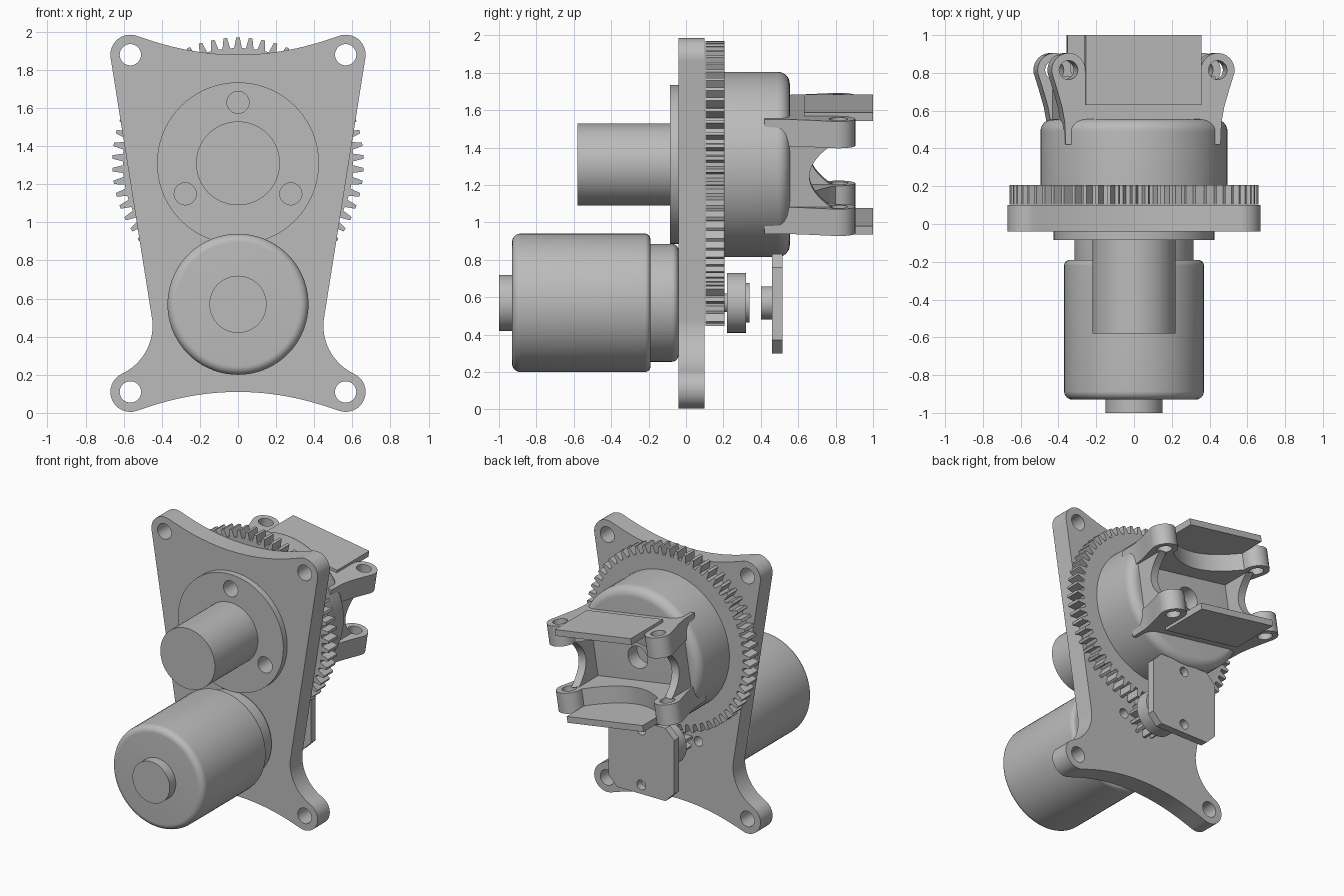
import bpy, bmesh, math
from mathutils import Matrix

cube = bpy.data.objects.get("Cube")
if cube:
    bpy.data.objects.remove(cube, do_unlink=True)

grey = bpy.data.materials.new("plain grey")
grey.use_nodes = True
colour = (0.5, 0.5, 0.5, 1)
grey.diffuse_color = colour
grey.node_tree.nodes["Principled BSDF"].inputs["Base Color"].default_value = colour

HUB_Z, MOTOR_Z = 1.31, 0.57
parts = []


def finish(name, bm):
    bmesh.ops.remove_doubles(bm, verts=bm.verts, dist=1e-5)
    bmesh.ops.recalc_face_normals(bm, faces=bm.faces)
    mesh = bpy.data.meshes.new(name)
    bm.to_mesh(mesh)
    bm.free()
    mesh.materials.append(grey)
    obj = bpy.data.objects.new(name, mesh)
    bpy.context.collection.objects.link(obj)
    parts.append(obj)
    return obj


def prism(name, outline, a, b, axis="Y"):
    """Extrude a flat outline from a to b along an axis."""
    place = {"X": lambda u, v: (a, u, v),
             "Y": lambda u, v: (u, a, v),
             "Z": lambda u, v: (u, v, a)}[axis]
    bm = bmesh.new()
    face = bm.faces.new([bm.verts.new(place(u, v)) for u, v in outline])
    new = bmesh.ops.extrude_face_region(bm, geom=[face])["geom"]
    shift = [b - a if axis == k else 0 for k in "XYZ"]
    bmesh.ops.translate(bm, vec=shift,
                        verts=[g for g in new if isinstance(g, bmesh.types.BMVert)])
    return finish(name, bm)


def arc(cx, cy, r, start, end, n=16):
    angles = [math.radians(start + (end - start) * i / n) for i in range(n + 1)]
    return [(cx + r * math.cos(t), cy + r * math.sin(t)) for t in angles]


def drum(name, z, r, y0, y1, f0=0, f1=0):
    """Turned cylinder along y with optional rounded rims."""
    profile = [(0, y0)]
    profile += arc(r - f0, y0 + f0, f0, -90, 0, 8) if f0 else [(r, y0)]
    profile += arc(r - f1, y1 - f1, f1, 0, 90, 8) if f1 else [(r, y1)]
    profile.append((0, y1))
    bm = bmesh.new()
    vs = [bm.verts.new((x, y, z)) for x, y in profile]
    es = [bm.edges.new(pair) for pair in zip(vs, vs[1:])]
    bmesh.ops.spin(bm, geom=vs + es, cent=(0, 0, z), axis=(0, 1, 0),
                   angle=math.tau, steps=72)
    return finish(name, bm)


def drill(obj, holes, r, a, b, axis="Y"):
    """Cut round holes through a part."""
    for u, v in holes:
        cutter = prism("cutter", arc(u, v, r, 0, 348.75, 31), a, b, axis)
        parts.remove(cutter)
        mod = obj.modifiers.new("hole", "BOOLEAN")
        mod.operation, mod.solver, mod.object = "DIFFERENCE", "EXACT", cutter
        bpy.context.view_layer.update()
        graph = bpy.context.evaluated_depsgraph_get()
        mesh = bpy.data.meshes.new_from_object(obj.evaluated_get(graph))
        obj.modifiers.clear()
        obj.data = mesh
        bpy.data.objects.remove(cutter, do_unlink=True)


def gear(name, z, teeth, tip, root, y0, y1, phase=0):
    step = math.tau / teeth
    pts = []
    for i in range(teeth):
        for f, r in ((-0.33, root), (-0.14, tip), (0.14, tip), (0.33, root)):
            t = math.pi / 2 + (i + f + phase) * step
            pts.append((r * math.cos(t), z + r * math.sin(t)))
    return prism(name, pts, y0, y1)


def mirrored(half):
    return half + [(-u, v) for u, v in reversed(half) if abs(u) > 1e-6]


# Mounting plate with four ears and curved edges
steps = [0.528 * i / 12 for i in range(12)]
half = [(x, 0.11 - 0.1 * (x / 0.53) ** 2) for x in steps]
half += arc(0.565, 0.11, 0.105, -110.7, 65)
half += arc(0.728, 0.459, 0.28, 245, 176)[1:]
half += arc(0.565, 1.88, 0.105, -9, 110.7)
half += [(x, 1.88 + 0.1 * (x / 0.53) ** 2) for x in reversed(steps)]
plate = prism("mounting_plate", mirrored(half), -0.04, 0.10)
drill(plate, [(sx * 0.565, z) for sx in (-1, 1) for z in (0.11, 1.88)], 0.056, -0.2, 0.3)
drill(plate, [(-0.17, MOTOR_Z), (0.17, MOTOR_Z)], 0.035, 0.02, 0.3)

# Output flange and shaft on the front
flange = drum("front_flange", HUB_Z, 0.425, -0.085, -0.04)
bolts = [(0.32 * math.cos(t), HUB_Z + 0.32 * math.sin(t))
         for t in (math.radians(d) for d in (90, 210, 330))]
drill(flange, bolts, 0.058, -0.2, 0.06)
drill(plate, bolts, 0.058, -0.2, 0.06)
drum("front_shaft", HUB_Z, 0.22, -0.58, -0.08)

# Motor
drum("motor_body", MOTOR_Z, 0.37, -0.93, -0.19, 0.045, 0.03)
drum("motor_neck", MOTOR_Z, 0.315, -0.20, -0.04, 0, 0.035)
drum("motor_end_cap", MOTOR_Z, 0.15, -1.0, -0.92)

# Gear pair
gear("large_gear", HUB_Z, 62, 0.66, 0.605, 0.103, 0.207)
gear("pinion_gear", MOTOR_Z, 11, 0.125, 0.075, 0.103, 0.207, 0.5)
drum("pinion_bearing", MOTOR_Z, 0.16, 0.22, 0.32)
drum("bearing_collar", MOTOR_Z, 0.105, 0.31, 0.34)
drum("pinion_shaft", MOTOR_Z, 0.05, 0.2, 0.23)

# Rear sensor plate with clipped corners
drum("sensor_boss", MOTOR_Z, 0.088, 0.40, 0.47)
h, c = 0.265, 0.195
side = [(c, -h), (h, -c), (h, c), (c, h)]
sensor = prism("sensor_plate", [(u, v + 0.565) for u, v in mirrored(side)], 0.46, 0.515)
drill(sensor, [(0, 0.365), (0, 0.765)], 0.035, 0.4, 0.6)

# Hub behind the large gear
hub = drum("rear_hub", HUB_Z, 0.495, 0.2, 0.555, 0, 0.065)
drill(hub, [(0, HUB_Z)], 0.08, 0.45, 0.7)

# Clamp yoke, turned slightly about the hub axis
first = len(parts)
half = [(x, 0.67 + 0.13 * (x / 0.31) ** 2) for x in (0.31 * i / 10 for i in range(11))]
half += arc(0.4, 0.815, 0.09, 170, -12, 20)
half += [(0.458, 0.70), (0.435, 0.62), (0.42, 0.54), (0.415, 0.42),
         (0.385, 0.42), (0.37, 0.5), (0, 0.5)]
for label, s in (("upper", 1), ("lower", -1)):
    arm = prism(label + "_yoke_arm", mirrored(half), s * 0.165, s * 0.31, "Z")
    drill(arm, [(-0.4, 0.815), (0.4, 0.815)], 0.05, -0.5, 0.5, "Z")
    prism(label + "_yoke_pad", [(-0.31, 0.63), (0.31, 0.63), (0.31, 1), (-0.31, 1)],
          s * 0.285, s * 0.33, "Z")

# Side walls joining the yoke arms, scooped on the open edge
web = [(0.5, -0.17)]
web += [(0.66 + 0.12 * (i / 8) ** 2, 0.17 * i / 8) for i in range(-8, 9)]
web += [(0.5, 0.17)]
for label, s in (("left", 1), ("right", -1)):
    prism(label + "_yoke_wall", web, s * 0.35, s * 0.41, "X")
turn = Matrix.Translation((0, 0, HUB_Z)) @ Matrix.Rotation(math.radians(9), 4, "Y")
for obj in parts[first:]:
    obj.matrix_world = turn

# Smooth the round surfaces and keep the rims crisp
bpy.ops.object.select_all(action="DESELECT")
for obj in parts:
    obj.select_set(True)
bpy.context.view_layer.objects.active = parts[0]
bpy.ops.object.shade_smooth_by_angle(angle=math.radians(30))
